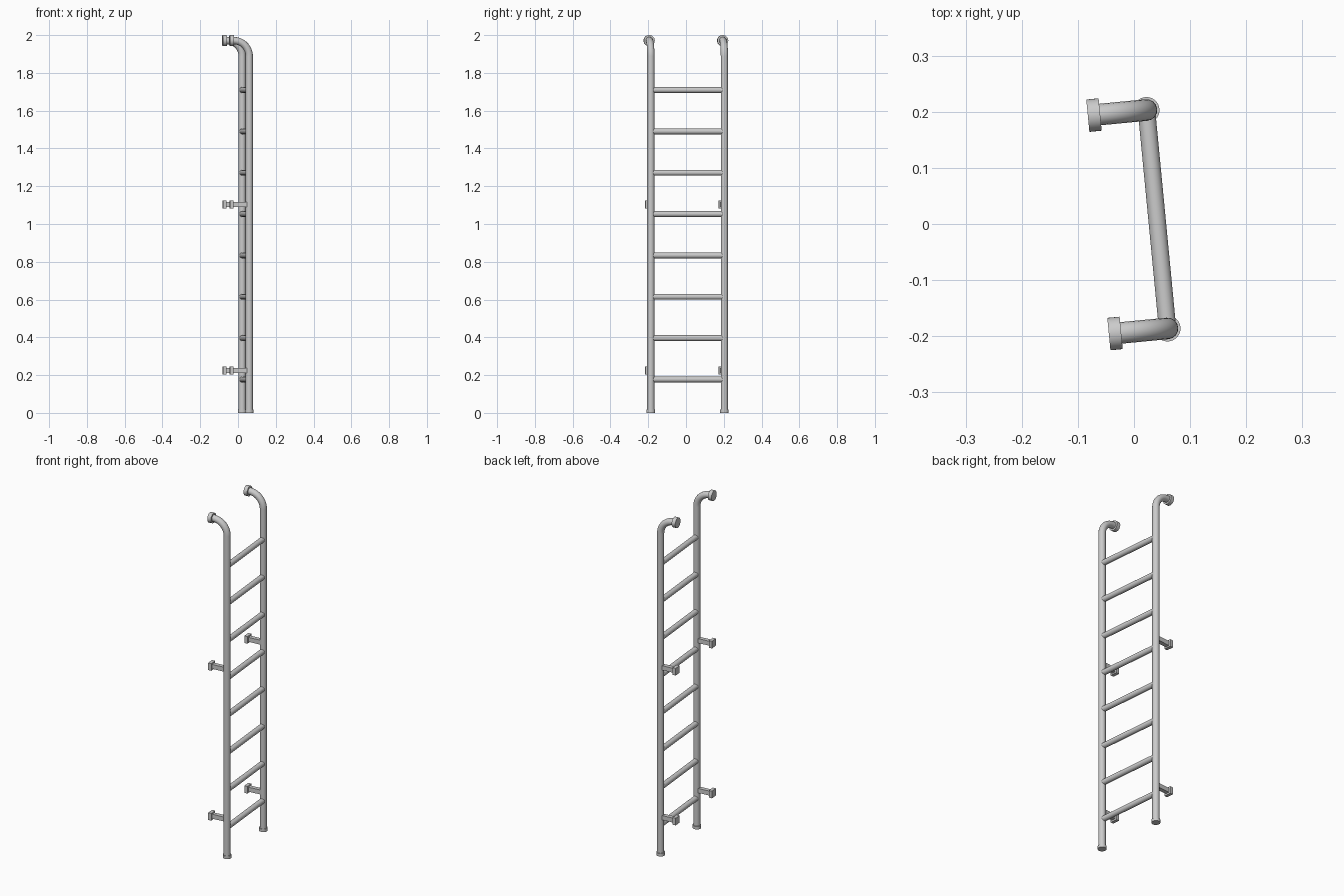
import bpy, math
from mathutils import Matrix, Vector

if "Cube" in bpy.data.objects:
    bpy.data.objects.remove(bpy.data.objects["Cube"])

# Ladder frame: local y runs along the rungs, local -x points at the wall
FRAME = Matrix.Translation((0.041, 0.0085, 0)) @ Matrix.Rotation(math.radians(5.5), 4, 'Z')
HALF = 0.1955      # half distance between rails
WALL = -0.105      # wall plane in local x
TOP = 1.971        # height of the top arms


def finish(name, smooth=True):
    ob = bpy.context.object
    ob.name = name
    if smooth:
        bpy.ops.object.shade_smooth_by_angle(angle=math.radians(35))
    return ob


def rod(name, a, b, radius):
    a, b = Vector(a), Vector(b)
    bpy.ops.mesh.primitive_cylinder_add(vertices=32, radius=radius, depth=(b - a).length)
    ob = finish(name)
    turn = (b - a).to_track_quat('Z', 'Y').to_matrix().to_4x4()
    ob.matrix_world = FRAME @ Matrix.Translation((a + b) / 2) @ turn
    return ob


def box(name, centre, size):
    bpy.ops.mesh.primitive_cube_add(size=1)
    ob = finish(name, False)
    ob.data.transform(Matrix.Diagonal((*size, 1)))
    ob.matrix_world = FRAME @ Matrix.Translation(centre)
    return ob


def pipe(name, points, radius):
    cu = bpy.data.curves.new(name, 'CURVE')
    cu.dimensions = '3D'
    cu.bevel_depth = radius
    cu.bevel_resolution = 6
    cu.use_fill_caps = True
    sp = cu.splines.new('POLY')
    sp.points.add(len(points) - 1)
    for p, co in zip(sp.points, points):
        p.co = (*co, 1)
    ob = bpy.data.objects.new(name, cu)
    bpy.context.collection.objects.link(ob)
    bpy.ops.object.select_all(action='DESELECT')
    ob.select_set(True)
    bpy.context.view_layer.objects.active = ob
    bpy.ops.object.convert(target='MESH')
    ob = finish(name)
    ob.matrix_world = FRAME
    return ob


for side, y in (("left", HALF), ("right", -HALF)):
    # Rail with a quarter bend towards the wall
    r = 0.083
    bend = [(-r + r * math.cos(t), y, TOP - r + r * math.sin(t))
            for t in (math.pi / 2 * i / 12 for i in range(13))]
    pipe(f"{side}_rail", [(0, y, 0.002)] + bend + [(WALL + 0.005, y, TOP)], 0.0192)

    # Rubber foot and round wall flange
    rod(f"{side}_foot", (0, y, 0), (0, y, 0.017), 0.0232)
    rod(f"{side}_top_flange", (WALL, y, TOP), (WALL + 0.022, y, TOP), 0.029)

    # Wall brackets: square plate and arm
    for level, z in (("lower", 0.225), ("upper", 1.104)):
        box(f"{side}_{level}_bracket_plate", (WALL + 0.0105, y, z), (0.019, 0.042, 0.042))
        box(f"{side}_{level}_bracket_arm", (WALL / 2 + 0.003, y, z), (-WALL - 0.016, 0.024, 0.026))

# Rungs
for i in range(8):
    z = 0.177 + i * 0.2189
    rod(f"rung_{i + 1}", (0, -HALF, z), (0, HALF, z), 0.0155)
